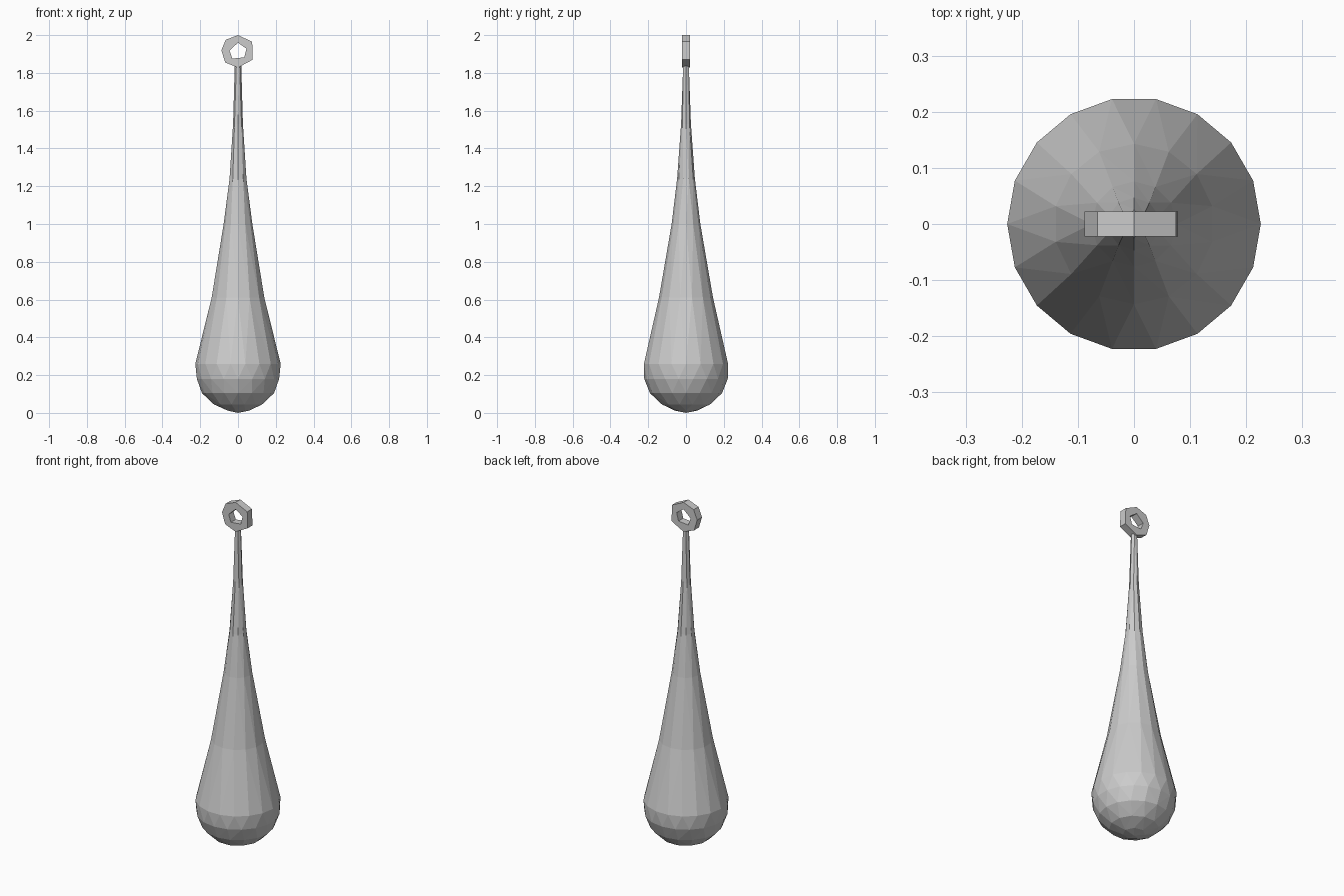
import bpy, bmesh
from math import sin, cos, tau

if "Cube" in bpy.data.objects:
    bpy.data.objects.remove(bpy.data.objects["Cube"])


def make_object(name, bm):
    bmesh.ops.recalc_face_normals(bm, faces=bm.faces)
    mesh = bpy.data.meshes.new(name)
    bm.to_mesh(mesh)
    bm.free()
    obj = bpy.data.objects.new(name, mesh)
    bpy.context.collection.objects.link(obj)
    return obj


def zip_rings(bm, a, b, pa, pb):
    """Join two closed rings of differing side counts with triangles."""
    na, nb, i, j = len(a), len(b), 0, 0
    while i < na or j < nb:
        next_a = (i + 1 + pa) / na
        next_b = (j + 1 + pb) / nb
        if j >= nb or (i < na and next_a <= next_b):
            bm.faces.new((a[i % na], a[(i + 1) % na], b[j % nb]))
            i += 1
        else:
            bm.faces.new((a[i % na], b[(j + 1) % nb], b[j % nb]))
            j += 1


# Teardrop body: height, radius, sides, twist in steps
rings = [(0.012, 0.06, 7, 0), (0.045, 0.132, 12, 0.5), (0.105, 0.191, 16, 0),
         (0.18, 0.221, 18, 0.5), (0.26, 0.226, 18, 0), (0.61, 0.143, 14, 0.5),
         (1.0, 0.076, 12, 0), (1.24, 0.047, 10, 0.5), (1.53, 0.026, 8, 0),
         (1.85, 0.017, 6, 0)]
bm = bmesh.new()
loops = []
for z, r, n, twist in rings:
    loops.append([bm.verts.new((r * cos(tau * (k + twist) / n),
                                r * sin(tau * (k + twist) / n), z))
                  for k in range(n)])
for k in range(len(loops) - 1):
    zip_rings(bm, loops[k], loops[k + 1], rings[k][3], rings[k + 1][3])
tip = bm.verts.new((0, 0, 0))
for k in range(len(loops[0])):
    bm.faces.new((loops[0][k - 1], loops[0][k], tip))
bm.faces.new(loops[-1])
make_object("teardrop_body", bm)

# Flat hanging ring: seven-sided outside, five-sided hole
outer = [(0.078, 1.87), (0.075, 1.965), (0, 2.0), (-0.065, 1.975),
         (-0.088, 1.92), (-0.068, 1.855), (0, 1.828)]
hole = [(0.033, 1.882), (0.045, 1.928), (0, 1.96), (-0.045, 1.918),
        (-0.03, 1.876)]
bm = bmesh.new()
sides = []
for y in (-0.022, 0.022):
    o = [bm.verts.new((x, y, z)) for x, z in outer]
    h = [bm.verts.new((x, y, z)) for x, z in hole]
    zip_rings(bm, o, h, 0, 0)
    sides.append((o, h))
for front, back in zip(*sides):
    for k in range(len(front)):
        bm.faces.new((front[k - 1], front[k], back[k], back[k - 1]))
make_object("hanging_ring", bm)
